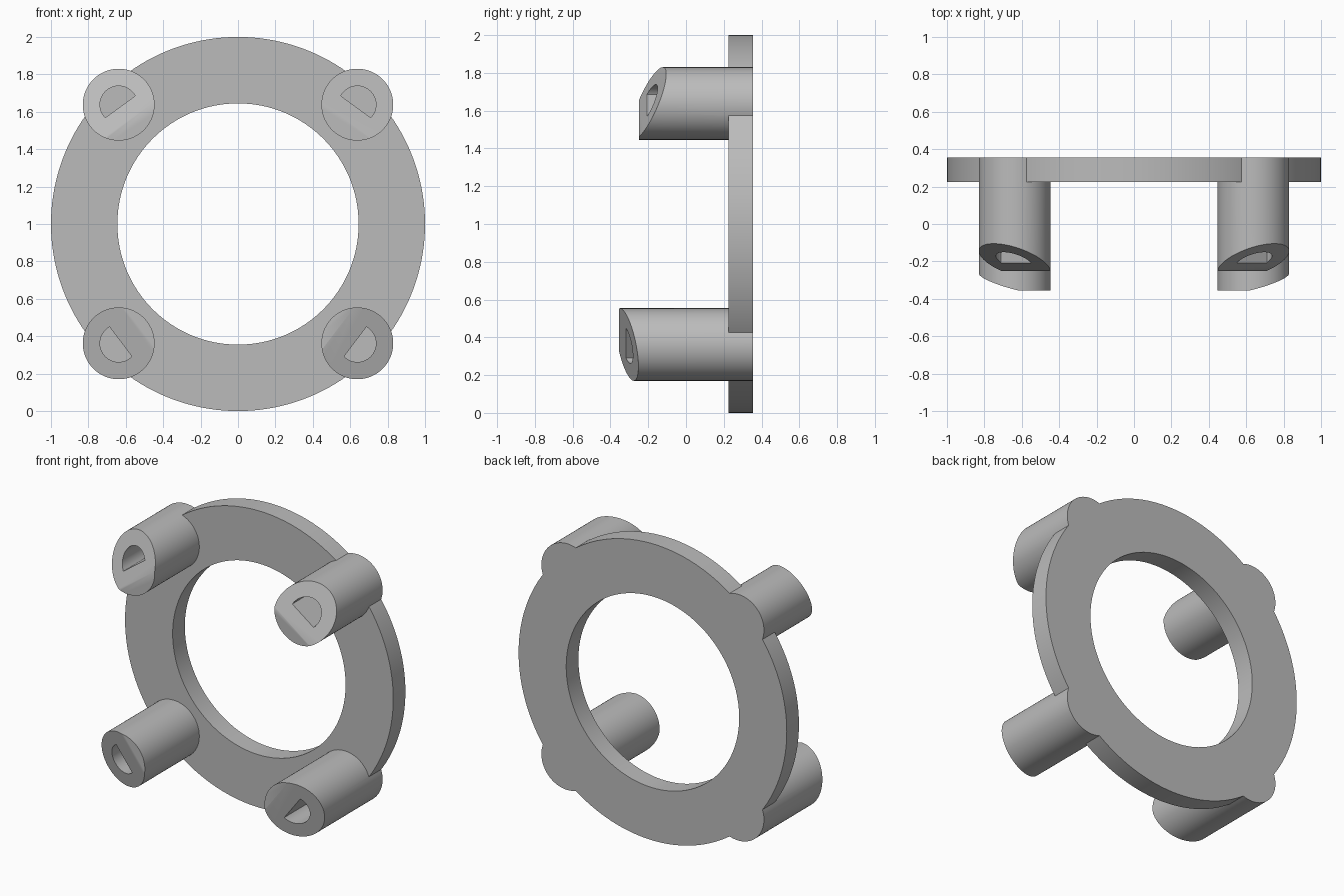
import bpy
import bmesh
from math import pi
from mathutils import Matrix, Vector

cube = bpy.data.objects.get("Cube")
if cube:
    bpy.data.objects.remove(cube, do_unlink=True)

# One plain grey material
grey = bpy.data.materials.new("mid_grey")
grey.use_nodes = True
colour = (0.5, 0.5, 0.5, 1)
grey.diffuse_color = colour
grey.node_tree.nodes["Principled BSDF"].inputs["Base Color"].default_value = colour

BACK = 0.355      # rear face of the whole part
SPARE = 0.1       # extra length behind, trimmed flush at the end


def rod(name, x, z, radius, y0, y1, segments, cuts=()):
    """Cylinder along y, trimmed by (point, outward normal) planes."""
    bm = bmesh.new()
    place = Matrix.Translation((x, (y0 + y1) / 2, z)) @ Matrix.Rotation(pi / 2, 4, 'X')
    bmesh.ops.create_cone(bm, cap_ends=True, segments=segments, radius1=radius,
                          radius2=radius, depth=y1 - y0, matrix=place)
    for point, normal in cuts:
        geom = bm.verts[:] + bm.edges[:] + bm.faces[:]
        bmesh.ops.bisect_plane(bm, geom=geom, plane_co=point,
                               plane_no=normal.normalized(), clear_outer=True)
        bmesh.ops.holes_fill(bm, edges=bm.edges[:], sides=0)
    bmesh.ops.recalc_face_normals(bm, faces=bm.faces[:])
    mesh = bpy.data.meshes.new(name)
    bm.to_mesh(mesh)
    bm.free()
    mesh.materials.append(grey)
    obj = bpy.data.objects.new(name, mesh)
    bpy.context.collection.objects.link(obj)
    return obj


def combine(target, tool, operation):
    """Apply a boolean and discard the tool."""
    bpy.context.view_layer.objects.active = target
    mod = target.modifiers.new(operation.lower(), 'BOOLEAN')
    mod.operation = operation
    mod.solver = 'EXACT'
    mod.object = tool
    bpy.ops.object.modifier_apply(modifier=mod.name)
    bpy.data.objects.remove(tool, do_unlink=True)


# Flat ring
ring = rod("mounting_ring", 0, 1, 1.0, 0.225, BACK + SPARE / 2, 160)
combine(ring, rod("ring_bore", 0, 1, 0.645, -1, 1, 128), 'DIFFERENCE')

# Posts: (name, vertical side, outward direction x and z, front y, slope start, slope)
rows = (("upper", 1, 0.588, 0.809, -0.25, -0.10, 0.497),
        ("lower", -1, 0.797, 0.604, -0.355, -0.13, 0.32))
for row, up, dx, dz, front, start, slope in rows:
    for side_name, side in (("left", 1), ("right", -1)):
        x, z = side * 0.638, 1 + up * 0.638
        outward = Vector((side * dx, 0, up * dz))
        axis = Vector((x, 0, z))
        forward = Vector((0, -1, 0))
        # Blunt tip with the outer part bevelled away
        tip = axis + outward * start - forward * front
        post = rod(f"{row}_{side_name}_post", x, z, 0.192, front - SPARE,
                   BACK + SPARE, 72, [(tip, outward * slope + forward)])
        trim = bpy.data.objects.new("tip_trim", bpy.data.meshes.new("tip_trim"))
        bm = bmesh.new()
        bmesh.ops.create_cube(bm, size=1, matrix=Matrix.Translation((x, front - 0.5, z)))
        bm.to_mesh(trim.data)
        bm.free()
        trim.data.materials.append(grey)
        bpy.context.collection.objects.link(trim)
        combine(post, trim, 'DIFFERENCE')
        # D-shaped pocket
        pocket = rod("pocket", x, z, 0.1, front - SPARE, front + 0.42, 48,
                     [(axis - outward * 0.014, -outward)])
        combine(post, pocket, 'DIFFERENCE')
        combine(ring, post, 'UNION')

# Trim the rear flush so ring and posts share one face
bm = bmesh.new()
bmesh.ops.create_cube(bm, size=3, matrix=Matrix.Translation((0, BACK + 1.5, 1)))
block = bpy.data.objects.new("rear_trim", bpy.data.meshes.new("rear_trim"))
bm.to_mesh(block.data)
bm.free()
block.data.materials.append(grey)
bpy.context.collection.objects.link(block)
combine(ring, block, 'DIFFERENCE')

# Smooth the round walls, keep the rims sharp
bpy.ops.object.select_all(action='DESELECT')
ring.select_set(True)
bpy.context.view_layer.objects.active = ring
bpy.ops.object.shade_smooth_by_angle(angle=pi / 6)
